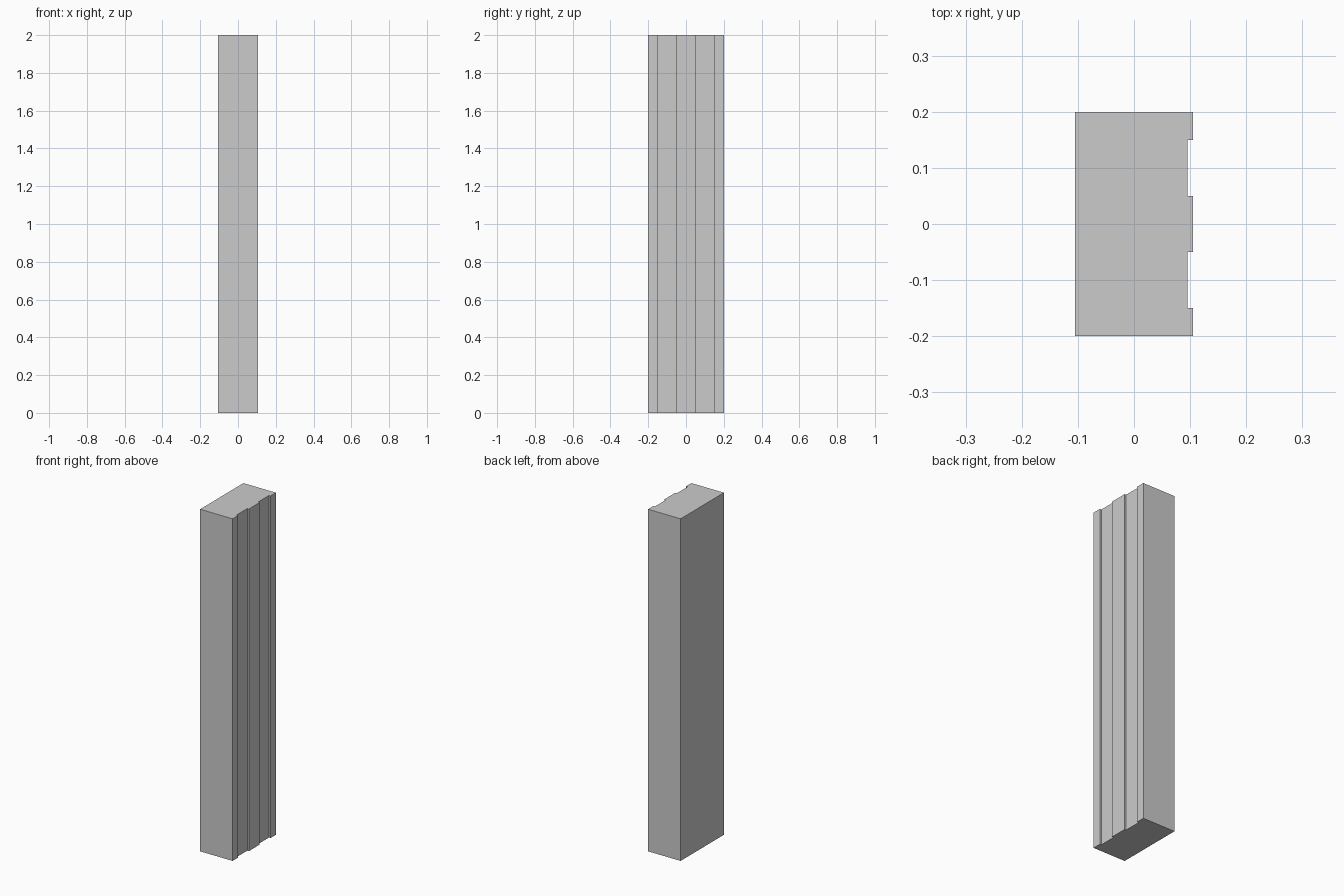
import bpy, bmesh

if "Cube" in bpy.data.objects:
    bpy.data.objects.remove(bpy.data.objects["Cube"])

HEIGHT, BACK, FRONT, GROOVE = 2.0, -0.105, 0.105, 0.095

# Plan profile of one 0.2-wide wall block, with a shallow groove on its +x face
PROFILE = [(BACK, -0.10), (FRONT, -0.10), (FRONT, -0.05), (GROOVE, -0.05),
           (GROOVE, 0.05), (FRONT, 0.05), (FRONT, 0.10), (BACK, 0.10)]


def extruded_block(name, y):
    """Closed block made by extruding the plan profile upwards."""
    bm = bmesh.new()
    base = bm.faces.new([bm.verts.new((px, py, 0)) for px, py in PROFILE])
    top = bmesh.ops.extrude_face_region(bm, geom=[base], use_keep_orig=True)
    verts = [v for v in top["geom"] if isinstance(v, bmesh.types.BMVert)]
    bmesh.ops.translate(bm, verts=verts, vec=(0, 0, HEIGHT))
    bmesh.ops.recalc_face_normals(bm, faces=bm.faces)
    mesh = bpy.data.meshes.new(name)
    bm.to_mesh(mesh)
    bm.free()
    obj = bpy.data.objects.new(name, mesh)
    obj.location.y = y
    bpy.context.collection.objects.link(obj)


# Two identical blocks side by side, meeting at y = 0
extruded_block("front_wall_block", -0.1)
extruded_block("back_wall_block", 0.1)
